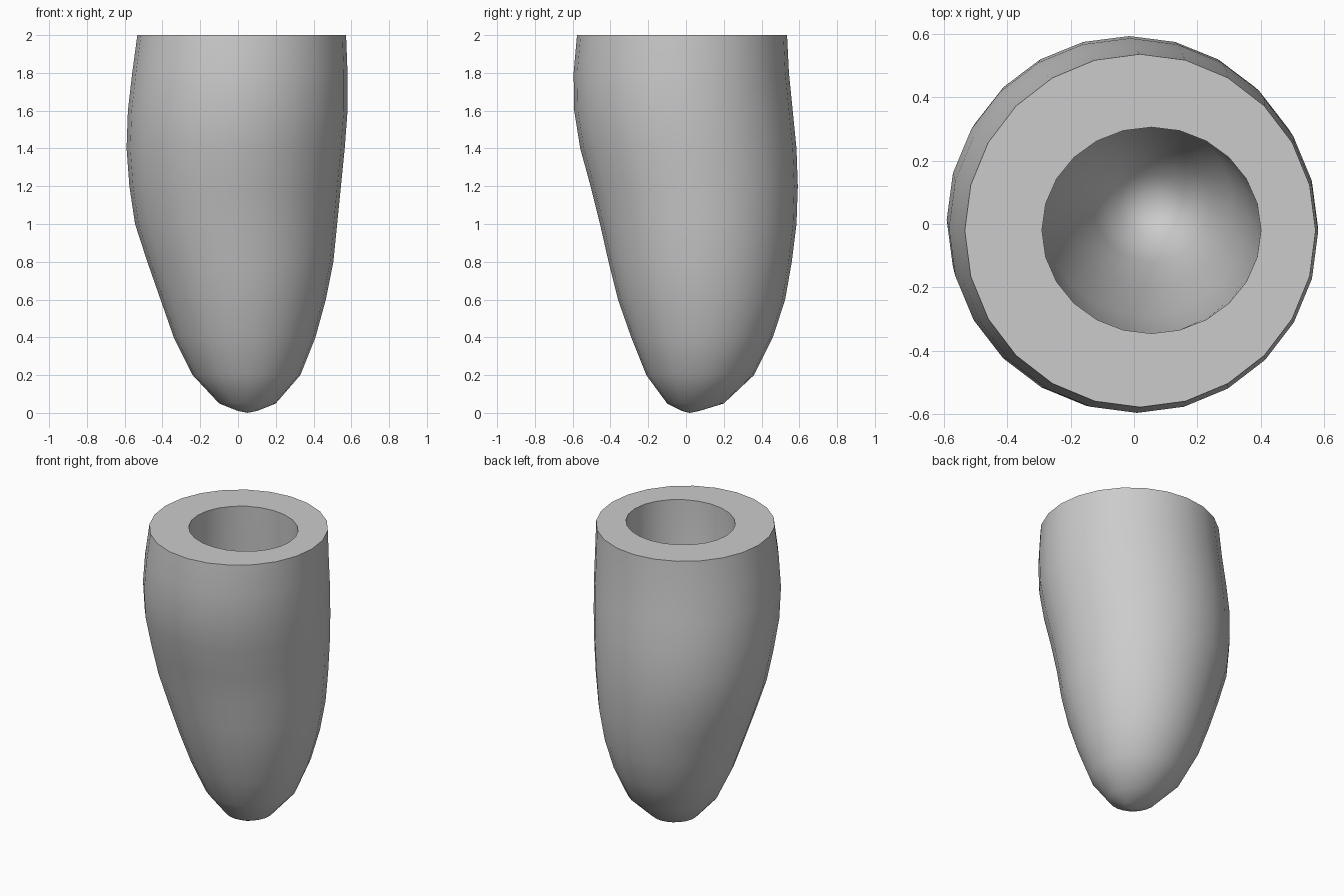
import bpy
import bmesh
from math import cos, sin, radians, tau

cube = bpy.data.objects.get("Cube")
if cube:
    bpy.data.objects.remove(cube, do_unlink=True)

SIDES = 24

# Outer wall rings: height, x min, x max, y min, y max
outer = [
    (0.01, 0.0, 0.10, -0.02, 0.07),
    (0.05, -0.10, 0.20, -0.10, 0.20),
    (0.2, -0.24, 0.33, -0.21, 0.36),
    (0.4, -0.34, 0.41, -0.29, 0.46),
    (0.6, -0.41, 0.465, -0.36, 0.525),
    (0.8, -0.48, 0.505, -0.41, 0.56),
    (1.0, -0.545, 0.525, -0.455, 0.585),
    (1.2, -0.575, 0.545, -0.505, 0.592),
    (1.4, -0.59, 0.565, -0.56, 0.585),
    (1.6, -0.583, 0.58, -0.592, 0.565),
    (1.8, -0.56, 0.58, -0.595, 0.545),
    (2.0, -0.533, 0.572, -0.577, 0.535),
]

# Cavity rings, from the rim down to the floor
cavity = [
    (2.0, -0.29, 0.40, -0.345, 0.305),
    (1.6, -0.30, 0.39, -0.345, 0.32),
    (1.2, -0.29, 0.36, -0.29, 0.34),
    (0.8, -0.22, 0.31, -0.20, 0.33),
    (0.5, -0.13, 0.24, -0.12, 0.25),
    (0.35, -0.05, 0.16, -0.04, 0.16),
]


def add_ring(bm, z, x0, x1, y0, y1):
    cx, cy, rx, ry = (x0 + x1) / 2, (y0 + y1) / 2, (x1 - x0) / 2, (y1 - y0) / 2
    return [bm.verts.new((cx + rx * cos(tau * i / SIDES),
                          cy + ry * sin(tau * i / SIDES), z)) for i in range(SIDES)]


# One skin runs up the outside, across the flat rim and down the cavity
bm = bmesh.new()
rings = [add_ring(bm, *r) for r in outer + cavity]
for a, b in zip(rings, rings[1:]):
    for i in range(SIDES):
        j = (i + 1) % SIDES
        bm.faces.new((a[i], a[j], b[j], b[i]))

# Rounded tip and cavity floor
for ring, point in ((rings[0], (0.05, 0.02, 0.0)), (rings[-1], (0.055, 0.05, 0.3))):
    centre = bm.verts.new(point)
    for i in range(SIDES):
        bm.faces.new((ring[i], ring[(i + 1) % SIDES], centre))
bmesh.ops.recalc_face_normals(bm, faces=bm.faces)

mesh = bpy.data.meshes.new("hollow_cone")
bm.to_mesh(mesh)
bm.free()
obj = bpy.data.objects.new("hollow_cone", mesh)
bpy.context.collection.objects.link(obj)

# Plain grey material
grey = bpy.data.materials.new("plain grey")
grey.use_nodes = True
colour = (0.6, 0.6, 0.6, 1)
grey.diffuse_color = colour
grey.node_tree.nodes["Principled BSDF"].inputs["Base Color"].default_value = colour
mesh.materials.append(grey)

bpy.context.view_layer.objects.active = obj
obj.select_set(True)
bpy.ops.object.shade_smooth_by_angle(angle=radians(40))
